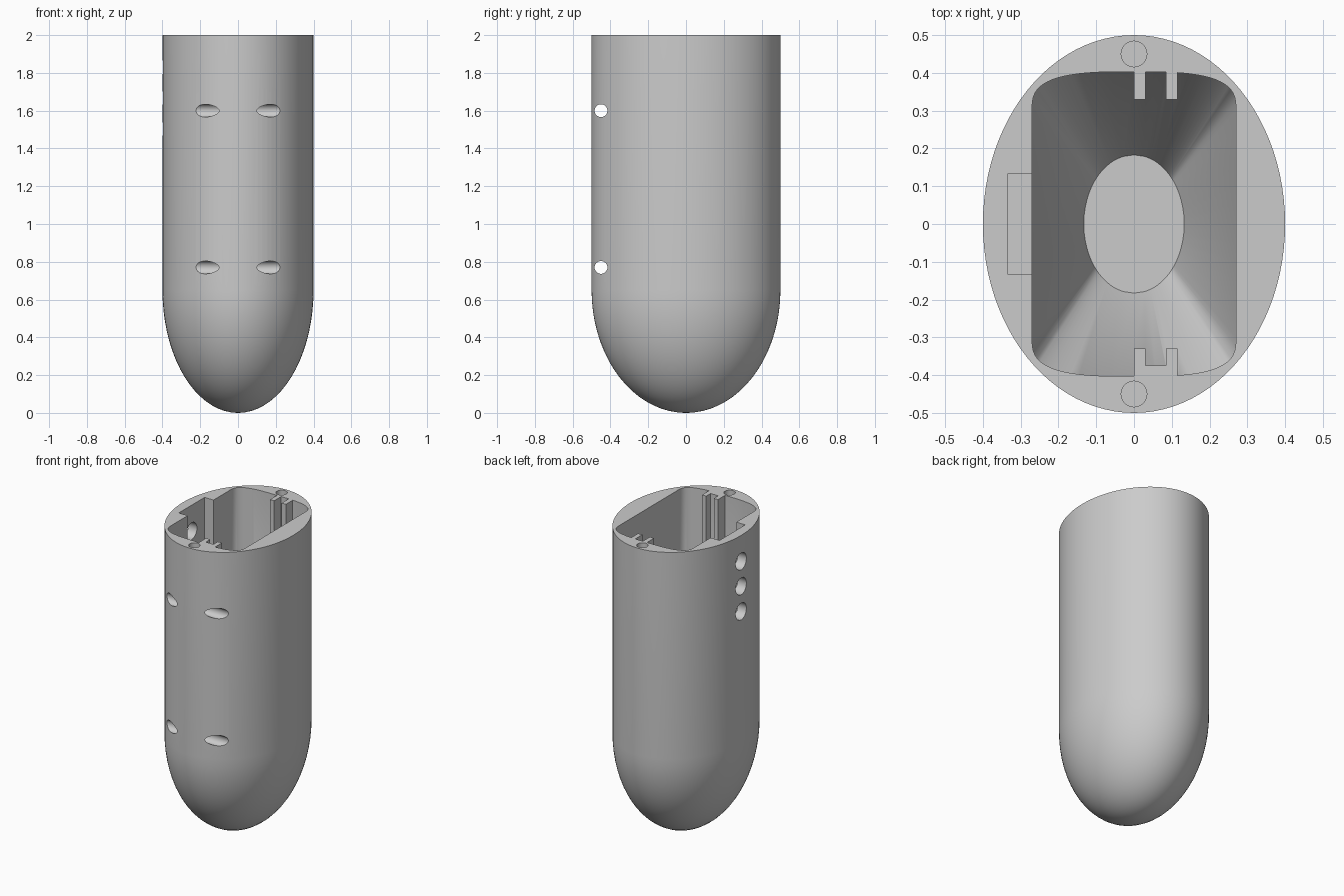
import bpy, bmesh
from math import sin, cos, pi, atan2, radians, copysign
from mathutils import Matrix

cube = bpy.data.objects.get("Cube")
if cube:
    bpy.data.objects.remove(cube)

TOP, SHOULDER, FLOOR = 2.0, 0.65, 0.2
RX, RY = 0.4, 0.5

grey = bpy.data.materials.new("plain grey")
grey.use_nodes = True
grey.diffuse_color = (0.6, 0.6, 0.6, 1)
grey.node_tree.nodes["Principled BSDF"].inputs["Base Color"].default_value = (0.6, 0.6, 0.6, 1)


def finish(name, bm):
    bmesh.ops.recalc_face_normals(bm, faces=bm.faces)
    mesh = bpy.data.meshes.new(name)
    bm.to_mesh(mesh)
    bm.free()
    mesh.materials.append(grey)
    obj = bpy.data.objects.new(name, mesh)
    bpy.context.collection.objects.link(obj)
    return obj


def loft(name, rings):
    """Skin closed rings of equal length and cap both ends."""
    bm = bmesh.new()
    loops = [[bm.verts.new(p) for p in ring] for ring in rings]
    n = len(loops[0])
    for a, b in zip(loops, loops[1:]):
        for i in range(n):
            j = (i + 1) % n
            bm.faces.new((a[i], a[j], b[j], b[i]))
    bm.faces.new(loops[0])
    bm.faces.new(loops[-1])
    return finish(name, bm)


def box(name, x0, x1, y0, y1, z0, z1):
    return loft(name, [[(x0, y0, z), (x1, y0, z), (x1, y1, z), (x0, y1, z)] for z in (z0, z1)])


def cylinder(name, centre, radius, length, axis="Z"):
    turn = Matrix.Rotation(pi / 2, 4, "Y") if axis == "X" else Matrix()
    bm = bmesh.new()
    bmesh.ops.create_cone(bm, cap_ends=True, segments=32, radius1=radius, radius2=radius,
                          depth=length, matrix=Matrix.Translation(centre) @ turn)
    return finish(name, bm)


def subtract(target, cutter):
    cutter.hide_render = True
    mod = target.modifiers.new("cut", "BOOLEAN")
    mod.operation, mod.solver, mod.object = "DIFFERENCE", "EXACT", cutter
    bpy.context.view_layer.objects.active = target
    bpy.ops.object.modifier_apply(modifier=mod.name)
    bpy.data.objects.remove(cutter)


def ellipse(rx, ry, z, n=96):
    return [(rx * cos(2 * pi * i / n), ry * sin(2 * pi * i / n), z) for i in range(n)]


# Outer shell: oval tube with a rounded lower end
angles = [radians(a) for a in [1] + list(range(5, 91, 5))]
rings = [ellipse(RX * sin(a), RY * sin(a), SHOULDER * (1 - cos(a))) for a in angles]
shell = loft("housing_shell", rings + [ellipse(RX, RY, TOP)])

# Cavity outline: straight sides with bulging, softly cornered ends
quarter = [(0.27, 0.3 * i / 6) for i in range(6)]
for i in range(17):
    t = pi / 2 * i / 16
    quarter.append((0.27 * max(cos(t), 0) ** 0.65 if i < 16 else 0, 0.3 + 0.103 * sin(t) ** 0.65))
half = quarter + [(-x, y) for x, y in reversed(quarter[:-1])]
outline = half + [(-x, -y) for x, y in half[1:-1]]

# Remove the doubled starting point on the left side
outline = [p for i, p in enumerate(outline) if p not in outline[:i]]


def oval_floor(x, y):
    a = atan2(y / 0.4, x / 0.27)
    return 0.133 * cos(a), 0.183 * sin(a), FLOOR


cavity = loft("cavity_cutter", [
    [oval_floor(x, y) for x, y in outline],
    [(x, y, SHOULDER) for x, y in outline],
    [(x, y, TOP + 0.1) for x, y in outline]])

# Guide ribs at both ends are left standing in the cavity
for x in (0.0, 0.085):
    for side in (-1, 1):
        y0, y1 = sorted((side * 0.33, side * 0.6))
        subtract(cavity, box("rib", x, x + 0.03, y0, y1, 0.1, TOP + 0.2))
subtract(cavity, box("rib_web", 0.015, 0.1, -0.6, -0.375, 0.1, TOP + 0.2))
subtract(shell, cavity)

# Side pocket with three round ports
subtract(shell, box("pocket_cutter", -0.335, -0.2, -0.133, 0.133, 1.35, TOP + 0.1))
for z in (1.83, 1.667, 1.503):
    subtract(shell, cylinder("port_cutter", (-0.35, 0, z), 0.055, 0.25, "X"))

# Cross holes through the front wall
for z in (1.6, 0.77):
    subtract(shell, cylinder("cross_hole_cutter", (0, -0.45, z), 0.034, 1.0, "X"))

# Blind screw holes in the rim
for y in (-0.45, 0.45):
    subtract(shell, cylinder("screw_hole_cutter", (0, y, TOP), 0.034, 0.4))

bpy.ops.object.select_all(action="DESELECT")
shell.select_set(True)
bpy.context.view_layer.objects.active = shell
bpy.ops.object.shade_smooth_by_angle(angle=radians(30))
